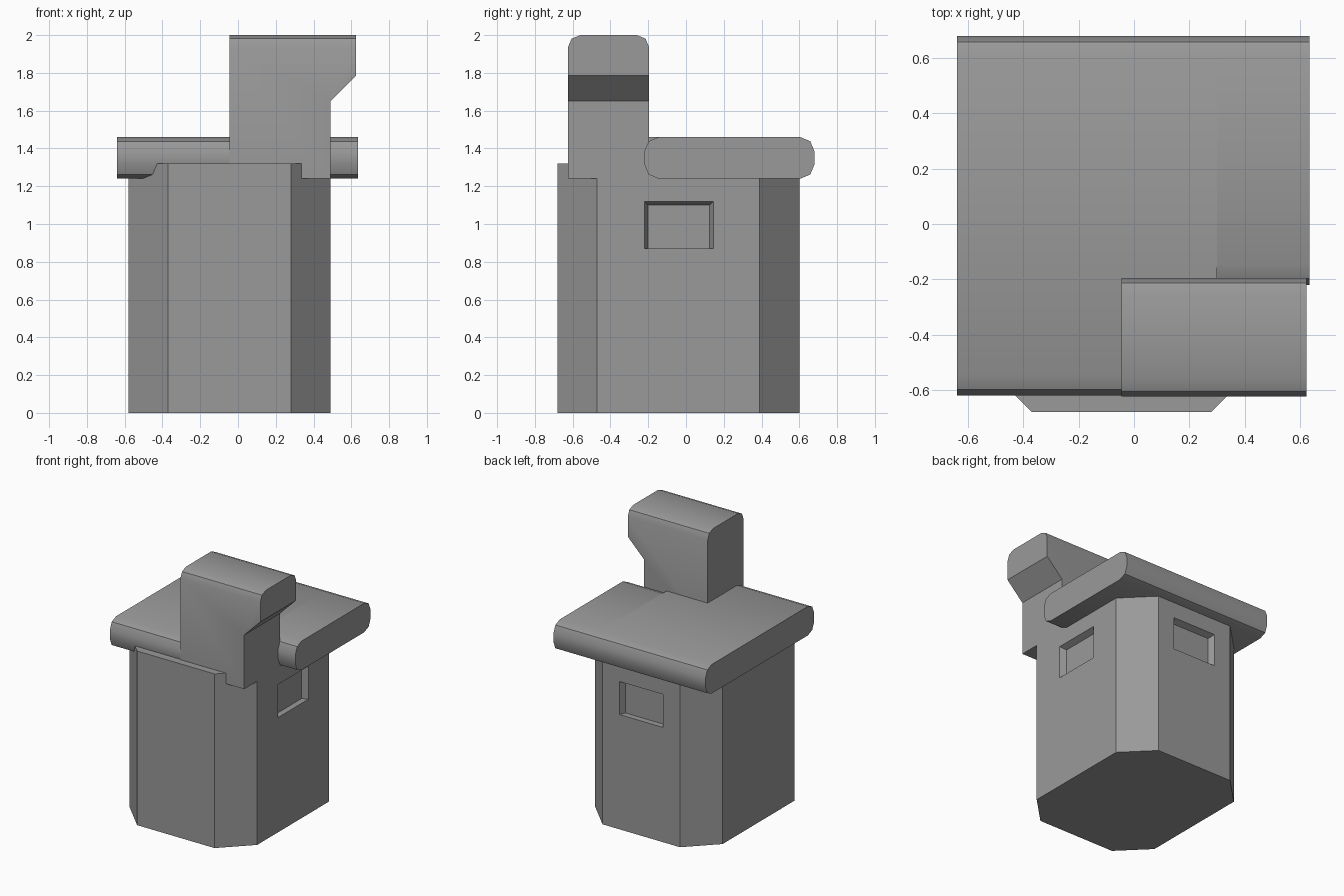
import bpy, bmesh, math
from mathutils import Vector

cube = bpy.data.objects.get("Cube")
if cube:
    bpy.data.objects.remove(cube, do_unlink=True)

GREY = (0.32, 0.32, 0.32, 1)
mat = bpy.data.materials.new("plain grey")
mat.use_nodes = True
mat.diffuse_color = GREY
mat.node_tree.nodes["Principled BSDF"].inputs["Base Color"].default_value = GREY


def loft(name, start, end, bevel=0, bevel_rule=None):
    """Solid between two matching outlines, with chosen x-running edges rounded."""
    bm = bmesh.new()
    a = [bm.verts.new(p) for p in start]
    b = [bm.verts.new(p) for p in end]
    bm.faces.new(a)
    bm.faces.new(b[::-1])
    n = len(a)
    for i in range(n):
        j = (i + 1) % n
        bm.faces.new((a[i], b[i], b[j], a[j]))
    bmesh.ops.recalc_face_normals(bm, faces=bm.faces)
    if bevel:
        edges = []
        for e in bm.edges:
            d = e.verts[1].co - e.verts[0].co
            if abs(d.x) > 0.99 * d.length and bevel_rule(e.verts[0].co):
                edges.append(e)
        bmesh.ops.bevel(bm, geom=edges, offset=bevel, segments=2,
                        profile=0.5, affect='EDGES')
    mesh = bpy.data.meshes.new(name)
    bm.to_mesh(mesh)
    bm.free()
    mesh.materials.append(mat)
    obj = bpy.data.objects.new(name, mesh)
    bpy.context.collection.objects.link(obj)
    return obj


def select_only(obj):
    bpy.ops.object.select_all(action='DESELECT')
    obj.select_set(True)
    bpy.context.view_layer.objects.active = obj


def box(name, x0, x1, y0, y1, z0, z1, bevel):
    outline = [(y0, z0), (y1, z0), (y1, z1), (y0, z1)]
    return loft(name, [(x0, y, z) for y, z in outline],
                [(x1, y, z) for y, z in outline], bevel, lambda co: True)


# Tower body: a box plan with chamfered corners
X0, X1, Y0, Y1, C = -0.58, 0.49, -0.68, 0.60, 0.21
plan = [(X0 + C, Y0), (X1 - C, Y0), (X1, Y0 + C), (X1, Y1 - C),
        (X1 - C, Y1), (X0 + C, Y1), (X0, Y1 - C), (X0, Y0 + C)]
body = loft("tower_body", [(x, y, 0) for x, y in plan],
            [(x, y, 1.32) for x, y in plan])


# Recessed windows with tapered sides, on the left wall and the back wall
def window(name, origin, along, outward):
    def ring(depth, inset):
        half = 0.183 - inset
        corners = [(-half, 0.87), (half, 0.87), (half, 1.12 - inset), (-half, 1.12 - inset)]
        return [origin + along * u + outward * depth + Vector((0, 0, z)) for u, z in corners]
    # the taper is continued past the wall so that it opens cleanly
    cutter = loft(name, ring(-0.045, 0.02), ring(0.045, -0.02))
    cutter.hide_render = True
    select_only(body)
    mod = body.modifiers.new(name, 'BOOLEAN')
    mod.operation = 'DIFFERENCE'
    mod.solver = 'EXACT'
    mod.object = cutter
    bpy.ops.object.modifier_apply(modifier=mod.name)
    bpy.data.objects.remove(cutter, do_unlink=True)


window("left_window", Vector((X1, -0.038, 0)), Vector((0, 1, 0)), Vector((1, 0, 0)))
window("back_window", Vector((-0.045, Y1, 0)), Vector((1, 0, 0)), Vector((0, 1, 0)))

# Roof slab with rounded front and back, shortened beside the chimney
roof = box("roof_slab", -0.64, 0.3, -0.62, 0.68, 1.24, 1.46, 0.075)
roof_side = box("roof_side", 0.3, 0.635, -0.22, 0.68, 1.24, 1.46, 0.075)

# Chimney with a flared overhang and rounded top
profile = [(-0.045, 1.24), (0.49, 1.24), (0.49, 1.65),
           (0.625, 1.785), (0.625, 2.0), (-0.045, 2.0)]
chimney = loft("chimney", [(x, -0.625, z) for x, z in profile],
               [(x, -0.195, z) for x, z in profile],
               0.065, lambda co: co.z > 1.9)

for obj in (roof, roof_side, chimney):
    select_only(obj)
    bpy.ops.object.shade_smooth_by_angle(angle=math.radians(30))
